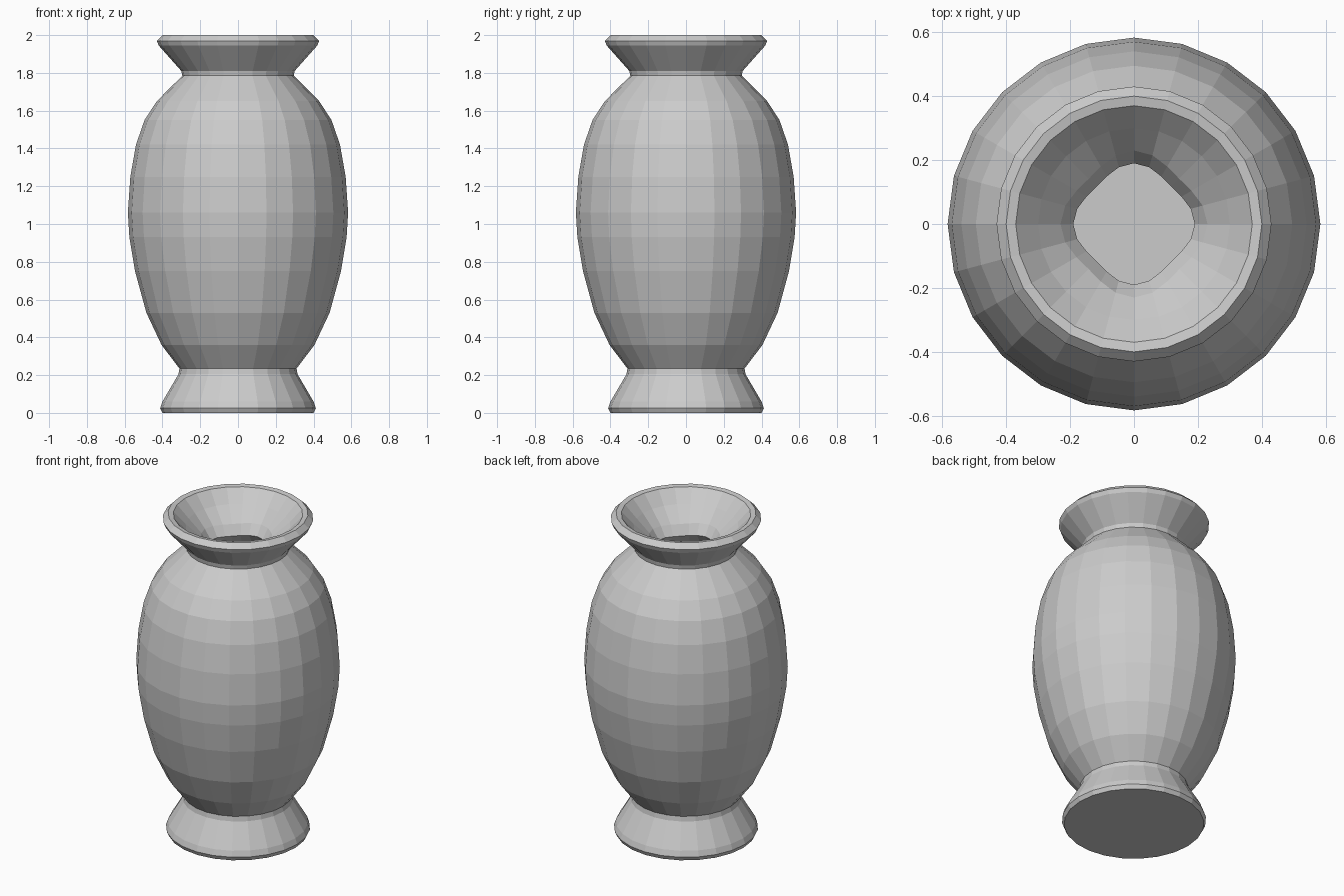
import bpy, bmesh
from math import cos, sin, pi

if "Cube" in bpy.data.objects:
    bpy.data.objects.remove(bpy.data.objects["Cube"])

SIDES = 24

# (radius, height): outside from the base up to the lip
OUTER = [(0.40, 0.0), (0.412, 0.025), (0.40, 0.06), (0.315, 0.205), (0.31, 0.235),
         (0.405, 0.36), (0.485, 0.53), (0.545, 0.75), (0.575, 0.93), (0.583, 1.06),
         (0.57, 1.25), (0.54, 1.42), (0.495, 1.55), (0.43, 1.65), (0.36, 1.72),
         (0.295, 1.785), (0.30, 1.81), (0.42, 1.945), (0.43, 1.97), (0.40, 2.0)]
# inside from the lip, through the throat, down to the floor
INNER = [(0.37, 1.995), (0.30, 1.92), (0.23, 1.84), (0.19, 1.78), (0.28, 1.66),
         (0.39, 1.54), (0.45, 1.38), (0.48, 1.06), (0.45, 0.78), (0.39, 0.55),
         (0.31, 0.38), (0.205, 0.24), (0.22, 0.19), (0.26, 0.10)]


def ring(bm, radius, z, pinch=0.0):
    verts = []
    for i in range(SIDES):
        a = 2 * pi * i / SIDES
        r = radius * (1 - pinch * sin(2 * a) ** 2)
        verts.append(bm.verts.new((r * cos(a), r * sin(a), z)))
    return verts


bm = bmesh.new()
rings = [ring(bm, r, z) for r, z in OUTER]
# the throat is slightly squared, with corners on the axes
rings += [ring(bm, r, z, 0.13 if 1.75 < z < 1.87 else 0.0) for r, z in INNER]

# walls
for low, high in zip(rings, rings[1:]):
    for i in range(SIDES):
        j = (i + 1) % SIDES
        bm.faces.new((low[i], low[j], high[j], high[i]))

# underside and inner floor
bm.faces.new(rings[0][::-1])
bm.faces.new(rings[-1])
bmesh.ops.recalc_face_normals(bm, faces=bm.faces)

mesh = bpy.data.meshes.new("vase")
bm.to_mesh(mesh)
bm.free()
vase = bpy.data.objects.new("vase", mesh)
bpy.context.collection.objects.link(vase)
